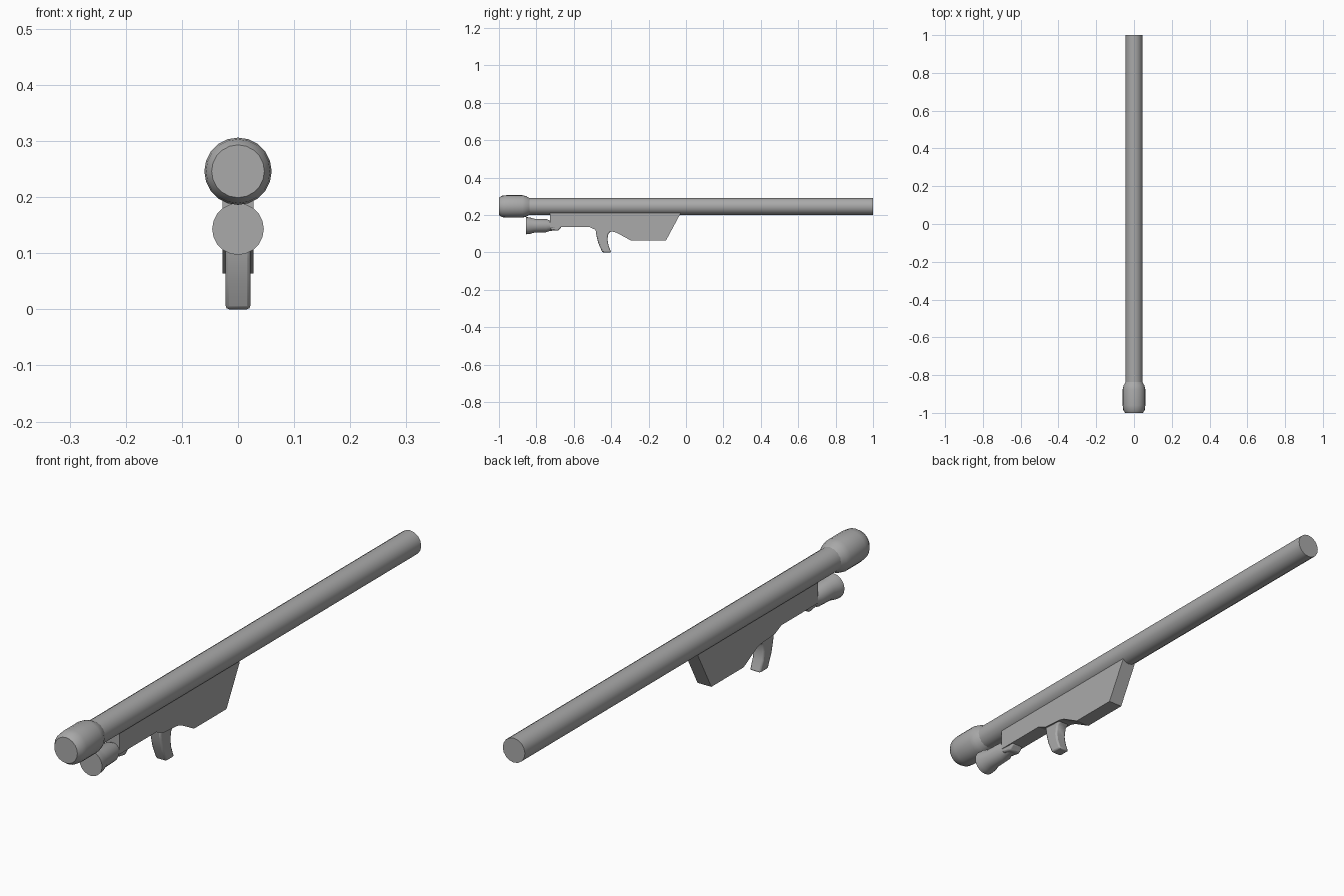
import bpy, bmesh, math

cube = bpy.data.objects.get("Cube")
if cube:
    bpy.data.objects.remove(cube)

gray = bpy.data.materials.new("plain gray")
gray.use_nodes = True
COLOR = (0.4, 0.4, 0.4, 1)
gray.diffuse_color = COLOR
gray.node_tree.nodes["Principled BSDF"].inputs["Base Color"].default_value = COLOR


def finish(name, bm, angle):
    bmesh.ops.recalc_face_normals(bm, faces=bm.faces)
    mesh = bpy.data.meshes.new(name)
    bm.to_mesh(mesh)
    bm.free()
    mesh.materials.append(gray)
    obj = bpy.data.objects.new(name, mesh)
    bpy.context.collection.objects.link(obj)
    bpy.ops.object.select_all(action="DESELECT")
    obj.select_set(True)
    bpy.context.view_layer.objects.active = obj
    bpy.ops.object.shade_smooth_by_angle(angle=math.radians(angle))
    return obj


def turned(name, profile, z, sides=16):
    """Solid turned around the y axis from (y, radius) points."""
    bm = bmesh.new()
    rings = []
    for y, r in profile:
        turns = [2 * math.pi * i / sides for i in range(sides)]
        rings.append([bm.verts.new((r * math.sin(a), y, z + r * math.cos(a))) for a in turns])
    for a, b in zip(rings, rings[1:]):
        for i in range(sides):
            j = (i + 1) % sides
            bm.faces.new((a[i], a[j], b[j], b[i]))
    bm.faces.new(rings[0])
    bm.faces.new(rings[-1])
    return finish(name, bm, 40)


def plate(name, outline, half_width, bevel=0):
    """Side outline of (y, z) points, extruded across x."""
    bm = bmesh.new()
    face = bm.faces.new([bm.verts.new((-half_width, y, z)) for y, z in outline])
    out = bmesh.ops.extrude_face_region(bm, geom=[face])
    moved = [v for v in out["geom"] if isinstance(v, bmesh.types.BMVert)]
    bmesh.ops.translate(bm, verts=moved, vec=(2 * half_width, 0, 0))
    obj = finish(name, bm, 40 if bevel else 20)
    if bevel:
        mod = obj.modifiers.new("rounded edges", "BEVEL")
        mod.width = bevel
        mod.segments = 2
        mod.limit_method = "ANGLE"
    return obj


# Long tube and its swollen front end
turned("main_tube", [(-0.9, 0.045), (1, 0.045)], 0.246)
turned("front_head", [(-1, 0.047), (-0.985, 0.057), (-0.96, 0.06), (-0.875, 0.06),
                      (-0.855, 0.055), (-0.835, 0.044)], 0.246, 20)

# Small lower cylinder ahead of the housing
turned("lower_cylinder", [(-0.855, 0.046), (-0.835, 0.044), (-0.81, 0.037), (-0.745, 0.035),
                          (-0.73, 0.028), (-0.7, 0.026)], 0.143, 20)

# Housing under the tube, with its small front lug
plate("housing", [(-0.727, 0.225), (-0.727, 0.135), (-0.515, 0.135), (-0.475, 0.117),
                  (-0.395, 0.112), (-0.37, 0.105), (-0.295, 0.064), (-0.107, 0.064),
                  (-0.03, 0.207), (-0.03, 0.225)], 0.028)
plate("front_lug", [(-0.727, 0.16), (-0.727, 0.122), (-0.685, 0.115), (-0.665, 0.136),
                    (-0.665, 0.16)], 0.024, 0.006)

# Curved grip
plate("grip", [(-0.485, 0.13), (-0.479, 0.09), (-0.469, 0.05), (-0.447, 0),
               (-0.4, 0), (-0.415, 0.04), (-0.42, 0.07), (-0.415, 0.1),
               (-0.395, 0.118), (-0.395, 0.13)], 0.022, 0.006)
